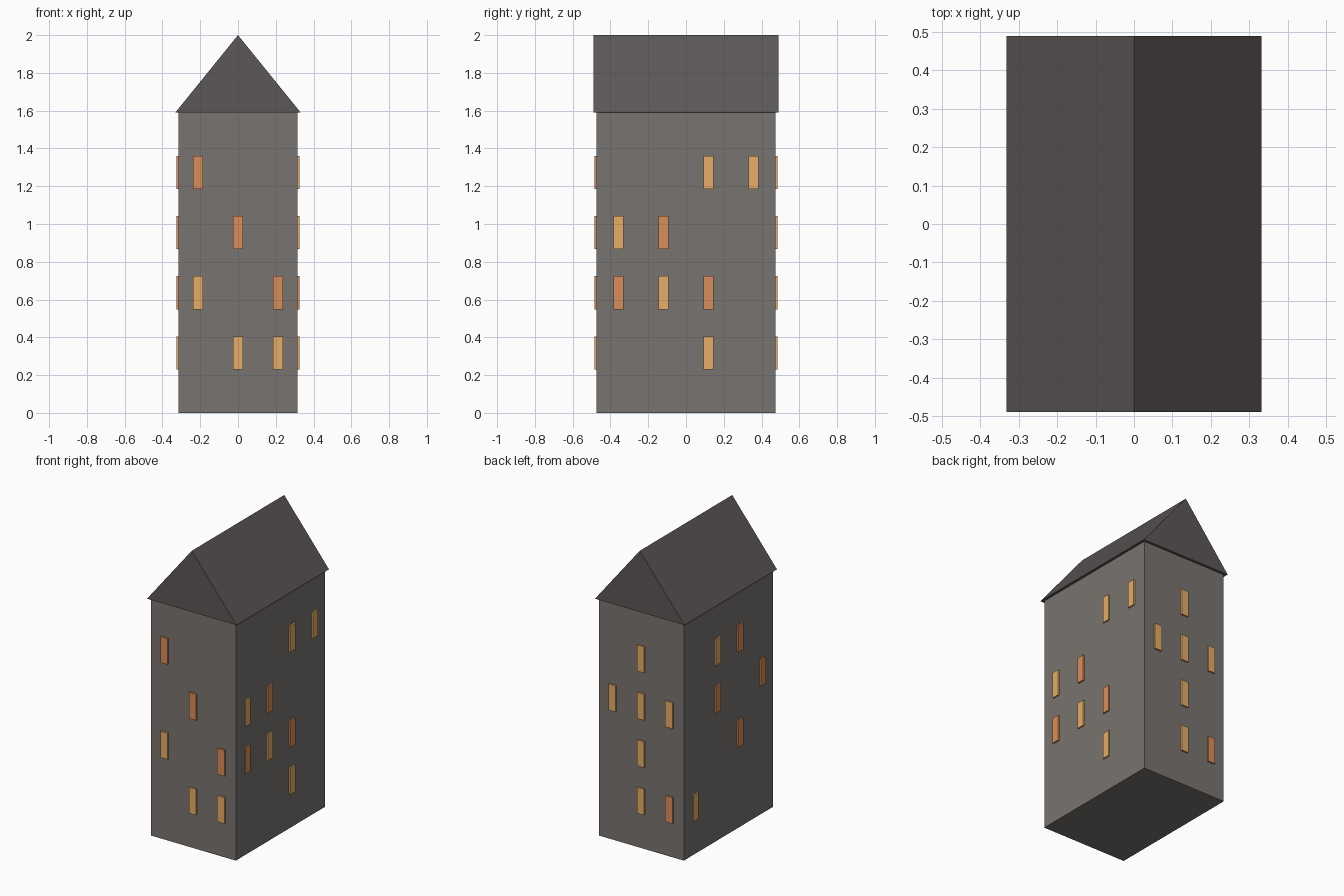
import bpy, bmesh
from mathutils import Matrix

if "Cube" in bpy.data.objects:
    bpy.data.objects.remove(bpy.data.objects["Cube"])

HX, HY, WALL_H, TOP = 0.315, 0.473, 1.59, 2.0
ROOF_X, ROOF_Y = 0.332, 0.49
WIN_W, WIN_H, WIN_D = 0.053, 0.175, 0.021


def material(name, rgb):
    m = bpy.data.materials.new(name)
    m.diffuse_color = (*rgb, 1)
    m.use_nodes = True
    m.node_tree.nodes["Principled BSDF"].inputs["Base Color"].default_value = m.diffuse_color
    return m


def finish(name, bm, mat):
    bmesh.ops.recalc_face_normals(bm, faces=bm.faces)
    me = bpy.data.meshes.new(name)
    bm.to_mesh(me)
    bm.free()
    me.materials.append(mat)
    ob = bpy.data.objects.new(name, me)
    bpy.context.collection.objects.link(ob)
    return ob


def box(name, centre, size, mat):
    bm = bmesh.new()
    bmesh.ops.create_cube(bm, size=1, matrix=Matrix.Translation(centre) @ Matrix.Diagonal((*size, 1)))
    return finish(name, bm, mat)


wall = material("wall_stone", (0.19, 0.175, 0.162))
slate = material("roof_slate", (0.11, 0.095, 0.095))
glow = {"y": material("window_yellow", (0.80, 0.42, 0.14)),
        "o": material("window_orange", (0.70, 0.27, 0.10))}

# Tower walls
box("walls", (0, 0, WALL_H / 2), (2 * HX, 2 * HY, WALL_H), wall)

# Gabled roof: triangle extruded along y
bm = bmesh.new()
gable = bm.faces.new([bm.verts.new((x, -ROOF_Y, z))
                      for x, z in ((-ROOF_X, WALL_H), (ROOF_X, WALL_H), (0, TOP))])
ext = bmesh.ops.extrude_face_region(bm, geom=[gable], use_keep_orig=True)
bmesh.ops.translate(bm, vec=(0, 2 * ROOF_Y, 0),
                    verts=[g for g in ext["geom"] if isinstance(g, bmesh.types.BMVert)])
finish("roof", bm, slate)

# Lit windows: rows listed top to bottom, columns along increasing x or y
layouts = {
    "front": ("o..", ".o.", "y.o", ".yy"),
    "back": (".y.", "yyy", ".y.", "oy."),
    "right": ("..yy", "yo..", "oyo.", "..y."),
    "left": (".oy.", "o.o.", ".o..", "...y"),
}
for side, rows in layouts.items():
    sign = -1 if side in ("front", "left") else 1
    for r, row in enumerate(rows):
        z = WALL_H * (4 - r) / 5
        for c, kind in enumerate(row):
            if kind == ".":
                continue
            name = f"{side}_window_{4 - r}_{c + 1}"
            if len(row) == 3:
                box(name, ((c - 1) * 0.211, sign * HY, z), (WIN_W, WIN_D, WIN_H), glow[kind])
            else:
                box(name, (sign * HX, (c - 1.5) * 0.238, z), (WIN_D, WIN_W, WIN_H), glow[kind])
